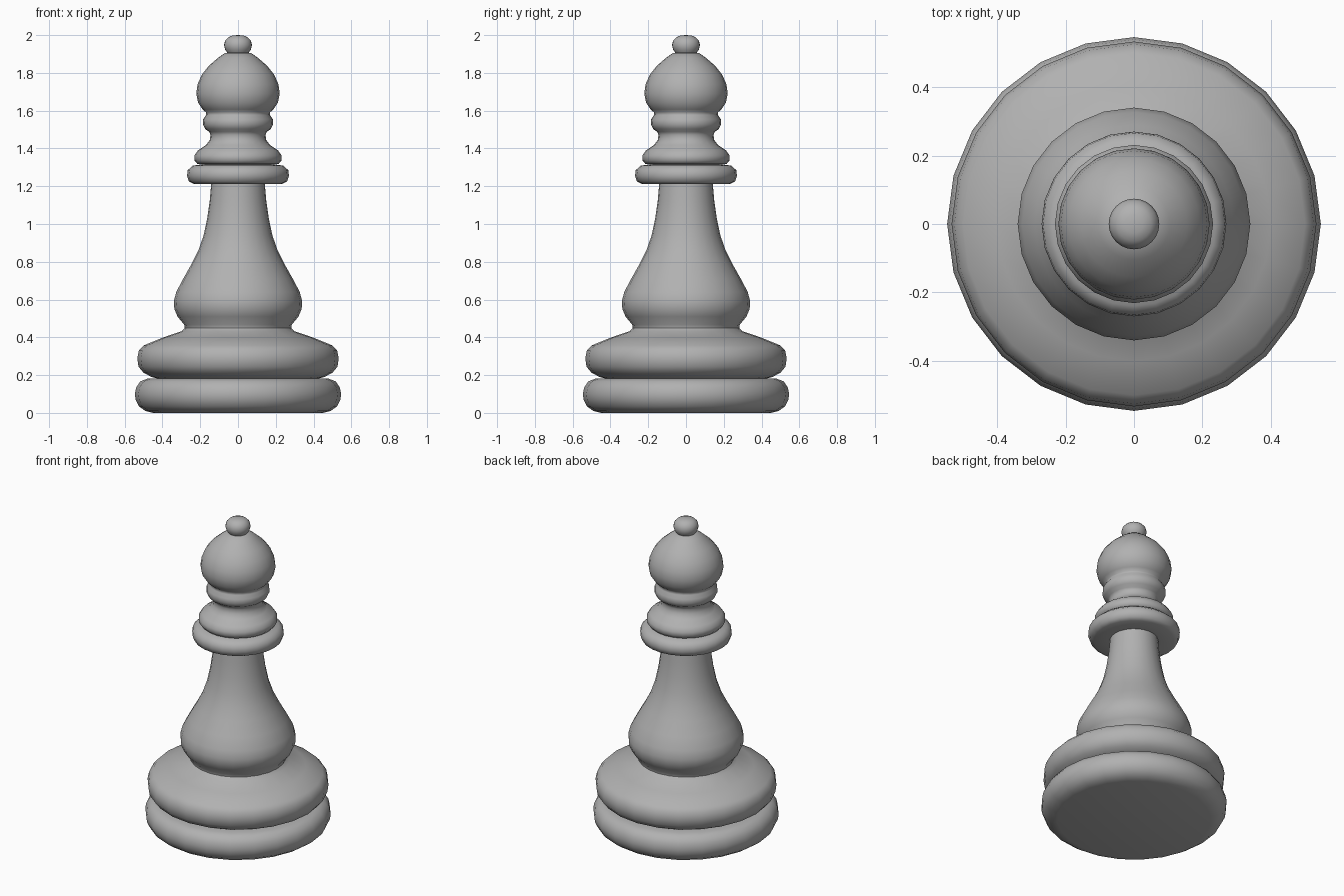
import bpy, bmesh, math
from mathutils import Vector

SIDES = 24
grey = bpy.data.materials.new("dark_grey")
grey.diffuse_color = (0.44, 0.44, 0.44, 1)


def lathe(name, profile, sharp=50):
    """Spin a (radius, z) profile about z; points of radius 0 become poles."""
    bm = bmesh.new()
    verts = [bm.verts.new((r, 0, z)) for r, z in profile]
    edges = [bm.edges.new(pair) for pair in zip(verts, verts[1:])]
    bmesh.ops.spin(bm, geom=verts + edges, cent=(0, 0, 0), axis=(0, 0, 1),
                   angle=math.tau, steps=SIDES, use_merge=True)
    bmesh.ops.remove_doubles(bm, verts=bm.verts[:], dist=1e-4)
    bmesh.ops.recalc_face_normals(bm, faces=bm.faces[:])
    # Open bands have no volume, so check that they face away from the axis
    flow = sum(f.normal.dot(Vector((c.x, c.y, 0))) * f.calc_area()
               for f in bm.faces for c in [f.calc_center_median()])
    if flow < 0:
        bmesh.ops.reverse_faces(bm, faces=bm.faces[:])
    mesh = bpy.data.meshes.new(name)
    bm.to_mesh(mesh)
    bm.free()
    mesh.materials.append(grey)
    obj = bpy.data.objects.new(name, mesh)
    bpy.context.collection.objects.link(obj)
    bpy.ops.object.select_all(action='DESELECT')
    obj.select_set(True)
    bpy.context.view_layer.objects.active = obj
    bpy.ops.object.shade_smooth_by_angle(angle=math.radians(sharp))
    return obj


# Foot: rounded disc with a flat underside
lathe("foot_disc", [(0, 0), (0.45, 0), (0.49, 0.010), (0.525, 0.035),
                    (0.542, 0.07), (0.546, 0.10), (0.539, 0.135),
                    (0.517, 0.167), (0.48, 0.181), (0.42, 0.181)])

# Second disc with a sloping shoulder
lathe("shoulder_disc", [(0.42, 0.181), (0.455, 0.189), (0.50, 0.212),
                        (0.527, 0.245), (0.533, 0.29), (0.525, 0.33),
                        (0.50, 0.357), (0.40, 0.398), (0.30, 0.432),
                        (0.282, 0.45)])

# Flared stem
lathe("stem", [(0.282, 0.45), (0.285, 0.467), (0.32, 0.51), (0.337, 0.55),
               (0.34, 0.59), (0.327, 0.64), (0.29, 0.71), (0.245, 0.79),
               (0.21, 0.86), (0.182, 0.94), (0.163, 1.03), (0.15, 1.12),
               (0.142, 1.212)])

# Collar ring
lathe("collar", [(0.142, 1.212), (0.235, 1.213), (0.26, 1.225),
                 (0.27, 1.255), (0.266, 1.285), (0.24, 1.309),
                 (0.19, 1.316)])

# Upper collar, neck ring and teardrop head in one smooth turning
lathe("head", [(0.19, 1.316), (0.215, 1.318), (0.231, 1.337),
               (0.231, 1.363), (0.212, 1.39), (0.17, 1.418),
               (0.149, 1.445), (0.146, 1.472), (0.152, 1.488),
               (0.174, 1.503), (0.186, 1.528), (0.184, 1.555),
               (0.170, 1.576), (0.168, 1.59), (0.187, 1.606),
               (0.211, 1.642), (0.221, 1.69), (0.214, 1.74),
               (0.192, 1.79), (0.155, 1.837), (0.105, 1.88),
               (0.07, 1.905), (0.055, 1.907)], sharp=75)

# Finial ball
lathe("finial", [(0.055, 1.905), (0.068, 1.923), (0.074, 1.947),
                 (0.068, 1.972), (0.05, 1.99), (0.027, 1.998), (0, 2.0)])
